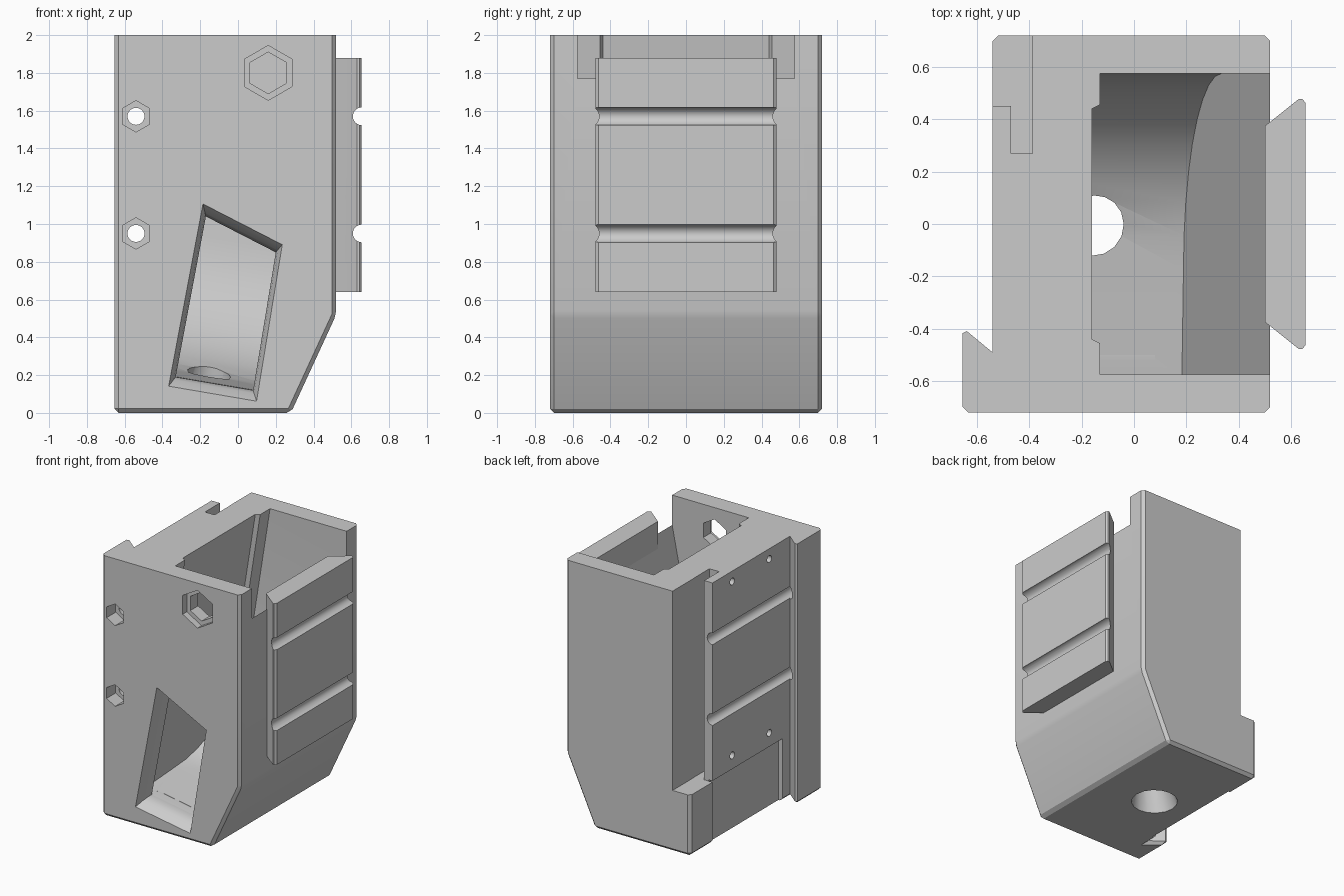
import bpy, bmesh
from math import pi, sin, cos, radians
from mathutils import Vector

cube = bpy.data.objects.get("Cube")
if cube:
    bpy.data.objects.remove(cube, do_unlink=True)

grey = bpy.data.materials.new("plain grey")
grey.use_nodes = True
COLOUR = (0.6, 0.6, 0.6, 1)
grey.diffuse_color = COLOUR
grey.node_tree.nodes["Principled BSDF"].inputs["Base Color"].default_value = COLOUR


def to_object(name, bm):
    bmesh.ops.recalc_face_normals(bm, faces=bm.faces)
    mesh = bpy.data.meshes.new(name)
    bm.to_mesh(mesh)
    bm.free()
    mesh.materials.append(grey)
    ob = bpy.data.objects.new(name, mesh)
    bpy.context.collection.objects.link(ob)
    return ob


def loft(name, rings):
    """Closed solid through rings that share one point count."""
    bm = bmesh.new()
    vs = [[bm.verts.new(p) for p in ring] for ring in rings]
    for a, b in zip(vs, vs[1:]):
        for i in range(len(a)):
            j = (i + 1) % len(a)
            bm.faces.new((a[i], a[j], b[j], b[i]))
    bm.faces.new(vs[0])
    bm.faces.new(vs[-1])
    return to_object(name, bm)


def box(name, x0, x1, y0, y1, z0, z1):
    base = [(x0, y0), (x1, y0), (x1, y1), (x0, y1)]
    return loft(name, [[(x, y, z) for x, y in base] for z in (z0, z1)])


def rod(name, axis, centre, radius, start, end, sides=24):
    """Straight round or hexagonal rod along x or y; centre is (x or y, z)."""
    rings = []
    for t in (start, end):
        ring = []
        for k in range(sides):
            a = 2 * pi * k / sides + pi / 2
            u, z = centre[0] + radius * cos(a), centre[1] + radius * sin(a)
            ring.append((u, t, z) if axis == "y" else (t, u, z))
        rings.append(ring)
    return loft(name, rings)


def cut(target, cutters):
    for c in cutters:
        c.hide_render = True
        mod = target.modifiers.new(c.name, "BOOLEAN")
        mod.operation, mod.solver, mod.object = "DIFFERENCE", "EXACT", c
    bpy.context.view_layer.update()
    graph = bpy.context.evaluated_depsgraph_get()
    mesh = bpy.data.meshes.new_from_object(target.evaluated_get(graph))
    target.modifiers.clear()
    target.data = mesh
    for c in cutters:
        bpy.data.objects.remove(c, do_unlink=True)


# Outer body with a hooked rail at the front left corner and a sloped lower right side
footprint = [(-0.655, -0.72), (0.52, -0.72), (0.52, 0.72), (-0.54, 0.72),
             (-0.54, -0.49), (-0.655, -0.395)]
bm = bmesh.new()
base = bm.faces.new([bm.verts.new((x, y, 0)) for x, y in footprint])
grown = bmesh.ops.extrude_face_region(bm, geom=[base])["geom"]
for v in grown:
    if isinstance(v, bmesh.types.BMVert):
        v.co.z = 2
sliced = bmesh.ops.bisect_plane(bm, geom=bm.verts[:] + bm.edges[:] + bm.faces[:],
                                plane_co=(0.28, 0, 0), plane_no=(0.52, 0, -0.24),
                                clear_outer=True)["geom_cut"]
bmesh.ops.holes_fill(bm, edges=[e for e in sliced if isinstance(e, bmesh.types.BMEdge)])
bmesh.ops.recalc_face_normals(bm, faces=bm.faces)
corners = []
for e in bm.edges:
    a, b = (v.co for v in e.verts)
    rail_root = all(abs(p.x + 0.54) < 0.01 and abs(p.y + 0.49) < 0.01 for p in (a, b))
    if min(a.z, b.z) < 1.99 and not rail_root:
        corners.append(e)
bmesh.ops.bevel(bm, geom=corners, offset=0.022, segments=1, affect="EDGES")
body = to_object("tower_body", bm)


# Leaning inner shaft with a curved floor running down to the front
def left_x(z):
    return -0.13 - 0.154 * (2 - z)


def right_x(z):
    return 0.53 - 0.195 * (1.93 - z)


def tilt(x, y, z):
    return (x, y, z - 0.17 * (x + 0.12))


floor = [(0.575 - 0.75 * (1 - cos(radians(a))), 0.93 - 0.75 * sin(radians(a)))
         for a in range(0, 91, 10)]
profile = [(0.575, 2.3)] + floor + [(-0.575, 0.15), (-0.575, 2.3)]
shaft = loft("shaft", [[tilt(side(z), y, z) for y, z in profile]
                       for side in (left_x, right_x)])
relief = loft("shaft_relief", [[tilt(left_x(z) + dx, y, z)
                                for dx, y in ((0.05, -0.48), (-0.03, -0.44),
                                              (-0.03, 0.44), (0.05, 0.48))]
                               for z in (0.95, 2.3)])

# Flared exit through the front wall
exit_shape = [Vector(p) for p in ((-0.17, 1.04), (0.2, 0.85), (0.08, 0.12), (-0.33, 0.19))]
middle = sum(exit_shape, Vector((0, 0))) / 4
exit_rings = []
for y, scale in ((-0.75, 1.18), (-0.71, 1.12), (-0.67, 1.04), (-0.62, 1), (-0.5, 1)):
    points = [middle + (p - middle) * scale for p in exit_shape]
    exit_rings.append([(p.x, y, p.y) for p in points])
exit_cut = loft("exit", exit_rings)

# Tapered drain hole in the base
drain = loft("drain", [[(cx + r * cos(pi * k / 8), r * sin(pi * k / 8), z) for k in range(16)]
                       for cx, r, z in ((-0.195, 0.17, -0.02), (-0.134, 0.084, 0.35))])

cutters = [shaft, relief, exit_cut, drain,
           box("top_notch", 0.42, 0.6, -0.575, 0.575, 1.88, 2.1),
           box("clamp_seat", -0.8, -0.39, 0.45, 0.8, 0.47, 2.1),
           box("clamp_slot", -0.47, -0.388, 0.27, 0.46, 0.47, 2.1),
           box("lower_relief", -0.7, -0.505, -0.4, 0.45, -0.1, 0.48),
           rod("window_rim", "y", (0.16, 1.8), 0.145, -0.8, -0.67, 6),
           rod("window", "y", (0.16, 1.8), 0.11, -0.8, -0.5, 6)]
BOLT_HEIGHTS = (0.95, 1.57)
for z in BOLT_HEIGHTS:
    cutters.append(rod("bolt_hole", "y", (-0.54, z), 0.045, -0.8, 0.8))
    cutters.append(rod("nut_pocket", "y", (-0.54, z), 0.083, -0.8, -0.61, 6))
for y in (0.21, -0.24):
    for z in (0.585, 1.92):
        cutters.append(rod("pin_hole", "x", (y, z), 0.027, -0.6, -0.44, 16))
cut(body, cutters)

# Dovetail rail on the right side with two round cross grooves
half = [(0.5, 0.375), (0.52, 0.39), (0.63, 0.478), (0.642, 0.478), (0.655, 0.462)]
section = half + [(x, -y) for x, y in reversed(half)]
rail = loft("dovetail_rail", [[(x, y, z) for x, y in section] for z in (0.64, 1.88)])
cut(rail, [rod("groove", "y", (0.655, z), 0.047, -0.6, 0.6) for z in BOLT_HEIGHTS])

# Shading
for ob in (body, rail):
    bpy.ops.object.select_all(action="DESELECT")
    ob.select_set(True)
    bpy.context.view_layer.objects.active = ob
    bpy.ops.object.shade_smooth_by_angle(angle=radians(25))
